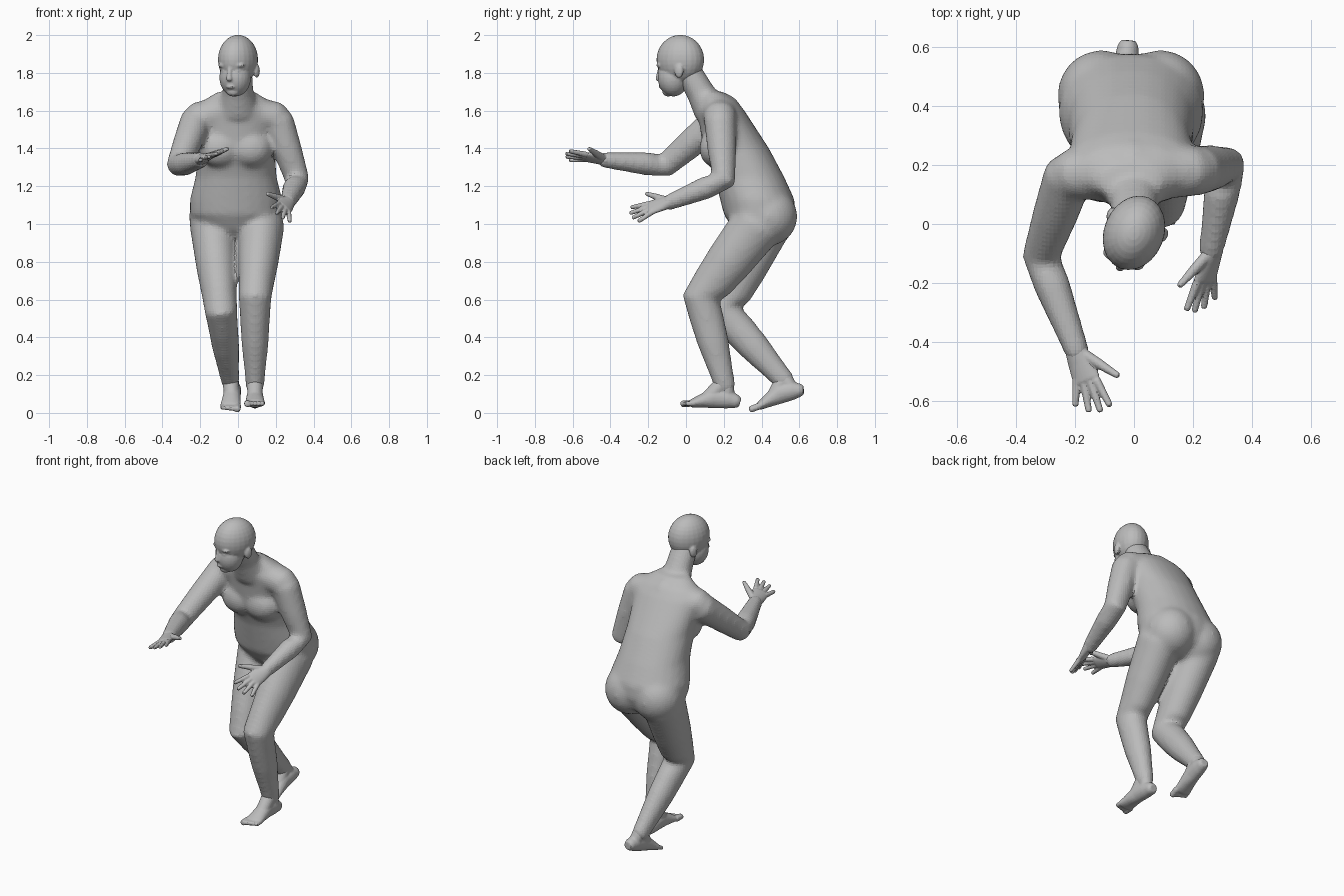
import bpy, bmesh, math
from mathutils import Vector, Matrix

default_cube = bpy.data.objects.get("Cube")
if default_cube:
    bpy.data.objects.remove(default_cube, do_unlink=True)

# One plain skin colour
GREY = (.5, .5, .5, 1)
skin = bpy.data.materials.new("plain_grey")
skin.use_nodes = True
skin.diffuse_color = GREY
shader = next(node for node in skin.node_tree.nodes if node.type == 'BSDF_PRINCIPLED')
shader.inputs["Base Color"].default_value = GREY

X_AXIS = Vector((1, 0, 0))
Z_AXIS = Vector((0, 0, 1))
SIDES = 24


def loft(bm, rings, side=X_AXIS, axis=None, box=1, rounded=True):
    """Closed tube through rings of (centre, half width, half depth)."""
    rings = [(Vector(centre), width, depth) for centre, width, depth in rings]
    last = len(rings) - 1
    sections = []
    for i, (centre, width, depth) in enumerate(rings):
        before, after = rings[max(i - 1, 0)][0], rings[min(i + 1, last)][0]
        tangent = axis or (after - before).normalized()
        sections.append((centre, tangent, width, depth))

    def end_cap(section, sign):
        centre, tangent, width, depth = section
        reach = tangent * sign * min(width, depth) / 2
        return (centre + reach, tangent, width * .7, depth * .7)

    if rounded:
        sections = [end_cap(sections[0], -1), *sections, end_cap(sections[-1], 1)]

    loops = []
    for centre, tangent, width, depth in sections:
        u = (side - tangent * side.dot(tangent)).normalized()
        v = tangent.cross(u)
        loop = []
        for k in range(SIDES):
            angle = math.tau * k / SIDES
            c, s = math.cos(angle), math.sin(angle)
            across = math.copysign(abs(c) ** box, c) * width
            along = math.copysign(abs(s) ** box, s) * depth
            loop.append(bm.verts.new(centre + u * across + v * along))
        loops.append(loop)
    for lower, upper in zip(loops, loops[1:]):
        for k in range(SIDES):
            j = (k + 1) % SIDES
            bm.faces.new((lower[k], lower[j], upper[j], upper[k]))
    bm.faces.new(loops[0][::-1])
    bm.faces.new(loops[-1])


def limb(bm, joints, profile, flatten=1):
    """Two straight bones; the profile gives the radius at each fraction along them."""
    first, middle, end = (Vector(joint) for joint in joints)
    rings = []
    for t, radius in profile:
        centre = first.lerp(middle, t) if t <= 1 else middle.lerp(end, t - 1)
        rings.append((centre, radius * flatten, radius))
    loft(bm, rings)


def blob(bm, centre, radii):
    """Ellipsoid."""
    place = Matrix.Translation(centre) @ Matrix.Diagonal((*radii, 1))
    bmesh.ops.create_uvsphere(bm, u_segments=SIDES, v_segments=16, radius=1, matrix=place)


def finish(bm, name, voxel, smoothing):
    """Fuse the overlapping shapes into one soft skin."""
    bmesh.ops.recalc_face_normals(bm, faces=bm.faces)
    mesh = bpy.data.meshes.new(name)
    bm.to_mesh(mesh)
    bm.free()
    mesh.materials.append(skin)
    part = bpy.data.objects.new(name, mesh)
    bpy.context.scene.collection.objects.link(part)
    fuse = part.modifiers.new("fuse", 'REMESH')
    fuse.mode = 'VOXEL'
    fuse.voxel_size = voxel
    soften = part.modifiers.new("soften", 'SMOOTH')
    soften.factor = .5
    soften.iterations = smoothing


# Torso: height, front, back and half width of each level slice
body = bmesh.new()
slices = [(.9, .33, .45, .08), (.97, .25, .55, .18), (1.05, .2, .58, .245), (1.13, .18, .575, .245),
          (1.25, .15, .52, .215), (1.4, .09, .44, .205), (1.6, .06, .31, .22), (1.65, .08, .27, .18),
          (1.7, .08, .2, .1)]
loft(body, [((-.01, (front + back) / 2, height), width, (back - front) / 2)
            for height, front, back, width in slices],
     axis=Z_AXIS, box=.94, rounded=False)

# Chest and buttocks
for sign in (-1, 1):
    blob(body, (sign * .08 - .015, .155, 1.4), (.115, .085, .1))
    blob(body, (sign * .1 - .01, .435, 1.04), (.15, .155, .155))

# Shoulder yoke and neck
loft(body, [((-.22, .17, 1.56), .085, .085), ((0, .18, 1.61), .085, .11), ((.21, .18, 1.56), .085, .085)],
     side=Z_AXIS)
loft(body, [((0, .13, 1.6), .11, .09), ((0, .075, 1.7), .083, .075), ((0, 0, 1.83), .075, .07)])

# Arms: the right one reaches forward, the left one is bent at the waist
arm_profile = [(0, .085), (.5, .077), (1, .065), (1.3, .062), (2, .042)]
limb(body, [(-.22, .17, 1.55), (-.315, -.11, 1.31), (-.19, -.44, 1.34)], arm_profile)
limb(body, [(.21, .18, 1.55), (.315, .2, 1.23), (.26, -.1, 1.11)], arm_profile)

# Legs: the left one steps forward, the right one trails
leg_profile = [(0, .14), (.5, .124), (.8, .108), (1, .1), (1.25, .09), (1.5, .083), (1.8, .065), (2, .055)]
limb(body, [(.125, .38, 1), (.09, .08, .61), (.09, .21, .13)], leg_profile, flatten=.87)
limb(body, [(-.135, .42, 1), (-.09, .19, .54), (-.04, .53, .16)], leg_profile, flatten=.87)
finish(body, "body", .014, 12)

# Head: skull, jaw, chin and lips
head = bmesh.new()
blob(head, (0, 0, 1.87), (.102, .13, .131))
blob(head, (0, -.04, 1.775), (.084, .082, .1))
blob(head, (0, -.07, 1.7), (.036, .03, .025))
blob(head, (0, -.107, 1.727), (.025, .014, .012))

# Nose
loft(head, [((0, -.115, 1.83), .01, .01), ((0, -.126, 1.765), .016, .016)])

# Brows, eyes and ears
for sign in (-1, 1):
    blob(head, (sign * .04, -.095, 1.84), (.035, .022, .014))
    blob(head, (sign * .036, -.095, 1.81), (.016, .016, .01))
    blob(head, (sign * .095, .03, 1.81), (.015, .025, .037))

# Turn the face towards the reaching hand
head.transform(Matrix.Translation((0, -.03, 0)) @ Matrix.Rotation(math.radians(-22), 4, 'Z'))
finish(head, "head", .006, 4)


def hand(name, wrist, knuckles, across):
    """Palm, four fanned fingers from the index outward, and a spread thumb."""
    bm = bmesh.new()
    wrist, knuckles, across = Vector(wrist), Vector(knuckles), Vector(across).normalized()
    forward = (knuckles - wrist).normalized()
    loft(bm, [(wrist, .036, .033), (wrist.lerp(knuckles, .5), .045, .024), (knuckles, .05, .018)],
         side=across)
    for finger in range(4):
        length = .11 if finger in (1, 2) else .09
        base = knuckles + across * (.036 - .024 * finger)
        tip = base + forward * length + across * (.015 - .018 * finger)
        loft(bm, [(base, .015, .015), (tip, .011, .011)], side=across)
    thumb = [(wrist + forward * ahead + across * out, radius, radius)
             for ahead, out, radius in ((.02, .02, .02), (.06, .07, .017), (.1, .12, .011))]
    loft(bm, thumb, side=across)
    finish(bm, name, .005, 3)


hand("right_hand", (-.2, -.42, 1.34), (-.16, -.53, 1.355), (.93, 0, .38))
hand("left_hand", (.27, -.08, 1.12), (.24, -.19, 1.085), (-.75, -.3, .58))


def foot(name, ankle, heel, ball, inner):
    """Arched foot from heel to ball, then five toes from the big toe outward."""
    bm = bmesh.new()
    ankle, heel, ball = Vector(ankle), Vector(heel), Vector(ball)
    forward = (ball - heel).normalized()
    shape = [(0, 0, .035, .035), (.2, .015, .042, .05), (.5, .025, .045, .055),
             (.8, .01, .05, .035), (1, 0, .055, .022)]
    loft(bm, [(heel.lerp(ball, t) + Z_AXIS * lift, width, height)
              for t, lift, width, height in shape])
    # Instep and tendon run the ankle into the foot
    for t, radius in ((.2, .035), (.65, .04)):
        loft(bm, [(ankle, .043, .045), (heel.lerp(ball, t) + Z_AXIS * .02, radius, radius)])
    for toe in range(5):
        radius = .013 if toe else .018
        base = ball + X_AXIS * inner * (.04 - .02 * toe)
        tip = base + forward * (.05 - .006 * toe)
        loft(bm, [(base, radius, radius), (tip, radius, radius)])
    finish(bm, name, .006, 4)


foot("left_foot", (.09, .21, .17), (.09, .27, .06), (.09, .03, .05), -1)
foot("right_foot", (-.04, .52, .18), (-.02, .605, .12), (-.04, .39, .037), 1)
